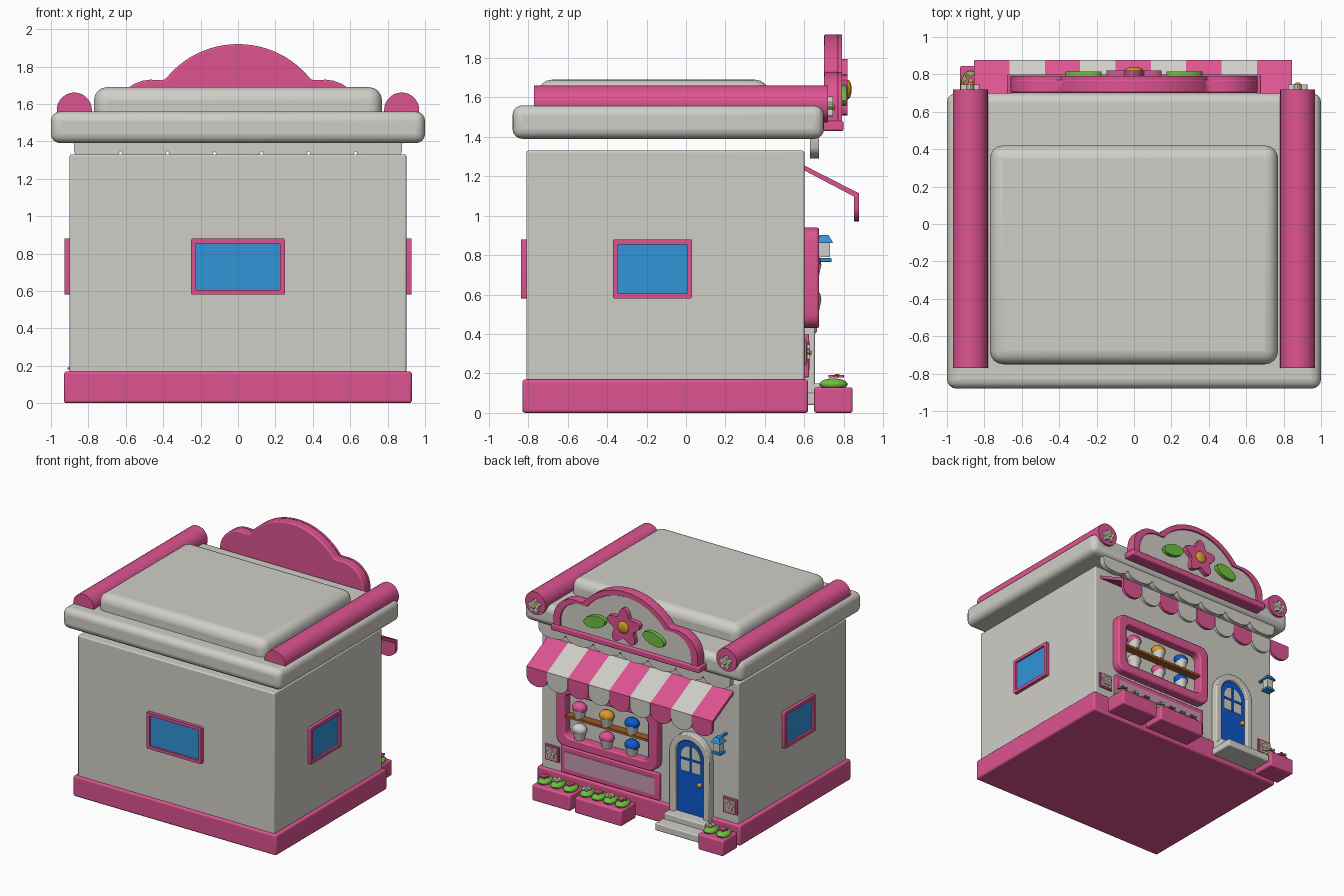
import bpy, bmesh, math
from mathutils import Matrix, Vector

old = bpy.data.objects.get("Cube")
if old:
    bpy.data.objects.remove(old, do_unlink=True)


def material(name, *srgb):
    lin = [(c / 255 / 12.92) if c < 11 else ((c / 255 + 0.055) / 1.055) ** 2.4 for c in srgb]
    m = bpy.data.materials.new(name)
    m.use_nodes = True
    m.diffuse_color = (*lin, 1)
    m.node_tree.nodes["Principled BSDF"].inputs["Base Color"].default_value = (*lin, 1)
    return m


CREAM = material("cream", 208, 206, 199)
PINK = material("pink", 221, 84, 145)
DUSTY = material("dusty pink", 200, 155, 175)
SKY = material("sky blue", 50, 148, 216)
BLUE = material("deep blue", 12, 88, 205)
GOLD = material("gold", 214, 155, 40)
BROWN = material("brown", 160, 90, 40)
GREEN = material("green", 112, 192, 62)


def finish(bm, name, mat, bevel=0, segments=3, matrix=None):
    bmesh.ops.recalc_face_normals(bm, faces=bm.faces)
    if matrix:
        bm.transform(matrix)
    me = bpy.data.meshes.new(name)
    bm.to_mesh(me)
    bm.free()
    me.materials.append(mat)
    ob = bpy.data.objects.new(name, me)
    bpy.context.collection.objects.link(ob)
    if bevel:
        mod = ob.modifiers.new("Bevel", "BEVEL")
        mod.width, mod.segments = bevel, segments
    bpy.ops.object.select_all(action="DESELECT")
    ob.select_set(True)
    bpy.context.view_layer.objects.active = ob
    bpy.ops.object.shade_smooth_by_angle(angle=math.radians(35))
    return ob


def box(name, mat, x, y, z, bevel=0, segments=3):
    bm = bmesh.new()
    bmesh.ops.create_cube(bm, size=1)
    mid = Vector((sum(x), sum(y), sum(z))) / 2
    size = (x[1] - x[0], y[1] - y[0], z[1] - z[0])
    return finish(bm, name, mat, bevel, segments, Matrix.Translation(mid) @ Matrix.Diagonal((*size, 1)))


def prism(name, mat, pts, near, far, axis="y", bevel=0, matrix=None):
    # Extrude a profile along y (points are x, z) or along x (points are y, z)
    bm = bmesh.new()
    put = (lambda p, d: (p[0], d, p[1])) if axis == "y" else (lambda p, d: (d, p[0], p[1]))
    a, b = [[bm.verts.new(put(p, d)) for p in pts] for d in (near, far)]
    bm.faces.new(a)
    bm.faces.new(b)
    for i in range(len(pts)):
        bm.faces.new((a[i - 1], a[i], b[i], b[i - 1]))
    return finish(bm, name, mat, bevel, 2, matrix)


def ring(name, mat, outer, inner, near, far, bevel=0, matrix=None):
    bm = bmesh.new()
    loops = [[bm.verts.new((p[0], d, p[1])) for p in pts]
             for pts, d in ((outer, near), (outer, far), (inner, far), (inner, near))]
    for k in range(4):
        a, b = loops[k - 1], loops[k]
        for i in range(len(a)):
            bm.faces.new((a[i - 1], a[i], b[i], b[i - 1]))
    return finish(bm, name, mat, bevel, 2, matrix)


def ball(name, mat, loc, radii):
    bm = bmesh.new()
    bmesh.ops.create_uvsphere(bm, u_segments=16, v_segments=10, radius=1)
    return finish(bm, name, mat, matrix=Matrix.Translation(loc) @ Matrix.Diagonal((*radii, 1)))


def cone(name, mat, loc, r1, r2, depth, sides=16, rot=None):
    bm = bmesh.new()
    bmesh.ops.create_cone(bm, cap_ends=True, segments=sides, radius1=r1, radius2=r2, depth=depth)
    return finish(bm, name, mat, matrix=Matrix.Translation(loc) @ (rot or Matrix()))


def arc(cx, cz, rx, rz, a0, a1, n=10):
    angles = [math.radians(a0 + (a1 - a0) * i / n) for i in range(n + 1)]
    return [(cx + rx * math.cos(a), cz + rz * math.sin(a)) for a in angles]


def rounded(cx, cz, w, h, r):
    pts = []
    for i, (sx, sz) in enumerate(((1, 1), (-1, 1), (-1, -1), (1, -1))):
        pts += arc(cx + sx * (w / 2 - r), cz + sz * (h / 2 - r), r, r, i * 90, i * 90 + 90, 4)
    return pts


def arch(cx, half, z0, top):
    return [(cx + half, z0)] + arc(cx, top - half, half, half, 0, 180, 14) + [(cx - half, z0)]


def flower(name, mat, loc, r, thick, up=False):
    angles = [math.tau * i / 50 for i in range(50)]
    pts = [(r * (0.8 + 0.2 * math.cos(5 * a)) * math.sin(a), r * (0.8 + 0.2 * math.cos(5 * a)) * math.cos(a))
           for a in angles]
    m = Matrix.Translation(loc) @ (Matrix.Rotation(math.pi / 2, 4, "X") if up else Matrix())
    prism(name + "_petals", mat, pts, 0, thick, matrix=m)
    centre = m @ Vector((0, thick, 0))
    ball(name + "_centre", GOLD, centre, [r * 0.32, r * 0.32, thick * 0.5] if up else [r * 0.32, thick * 0.5, r * 0.32])


# Main building and roof
box("base", PINK, (-.93, .93), (-.83, .62), (0, .17), .015)
box("walls", CREAM, (-.9, .9), (-.81, .6), (.16, 1.33), .01)
box("roof_slab", CREAM, (-1, 1), (-.88, .7), (1.39, 1.56), .05, 4)
box("roof_top", CREAM, (-.77, .77), (-.75, .42), (1.45, 1.69), .07, 4)
for s in (-1, 1):
    cone("roof_roll", PINK, (s * .875, -.025, 1.567), .094, .094, 1.49, 28, Matrix.Rotation(math.pi / 2, 4, "X"))
    flower("roll_flower", CREAM, (s * .875, .72, 1.55), .055, .025)

# Rear and side windows
turns = [Matrix.Translation((0, -.81, .73)) @ Matrix.Rotation(math.pi, 4, "Z")]
turns += [Matrix.Translation((s * .9, -.17, .73)) @ Matrix.Rotation(-s * math.pi / 2, 4, "Z") for s in (-1, 1)]
for m, w in zip(turns, (.5, .4, .4)):
    ring("window_frame", PINK, rounded(0, 0, w, .3, .008), rounded(0, 0, w - .05, .25, .004), -.01, .028, matrix=m)
    prism("window_glass", SKY, rounded(0, 0, w - .04, .26, .004), -.01, .012, matrix=m)

# Scalloped trim under the roof
trim = [(.88, 1.42), (-.88, 1.42)]
for i in range(7):
    trim += arc(-.754 + i * .2514, 1.345, .122, .055, 180, 360, 8)
prism("scalloped_trim", CREAM, trim, .63, .675)

# Striped awning
for i in range(9):
    x0, mat = -.855 + i * .189, (PINK, CREAM)[i % 2]
    slope = [(.59, 1.26), (.875, 1.115), (.875, 1.085), (.59, 1.235)]
    prism("awning_stripe", mat, slope, x0, x0 + .189, "x")
    flap = [(x0 + .188, 1.115), (x0 + .001, 1.115)] + arc(x0 + .0945, 1.04, .0935, .07, 180, 360)
    prism("awning_flap", mat, flap, .853, .878)


# Lobed sign board
def sign_shape(k):
    half = arc(0, 1.425, .495, .495, 90, 38, 12) + arc(.46, 1.54, .2, .19, 100, 0, 8) + [(.66, 1.46)]
    half = [(x * k, 1.46 + (z - 1.46) * k) for x, z in half]
    return half + [(-x, z) for x, z in reversed(half[1:])]


prism("sign_board", PINK, sign_shape(1), .7, .775, bevel=.01)
ring("sign_rim", PINK, sign_shape(1), sign_shape(.91), .77, .79)
prism("sign_panel", CREAM, sign_shape(.9), .77, .782)
box("sign_ledge", PINK, (-.68, .68), (.69, .8), (1.43, 1.48), .01)
flower("sign_flower", PINK, (0, .78, 1.64), .155, .04)
for s in (-1, 1):
    m = Matrix.Translation((s * .27, .78, 1.61)) @ Matrix.Rotation(s * .25, 4, "Y")
    prism("sign_leaf", GREEN, arc(0, 0, .1, .05, 0, 342, 19), 0, .035, matrix=m)

# Display window with cakes
ring("display_frame", PINK, rounded(.26, .685, .92, .51, .07), rounded(.26, .685, .76, .36, .05), .59, .675, .012)
box("display_shelf", BROWN, (-.12, .64), (.59, .665), (.665, .685))
for x, upper, lower in ((.53, PINK, CREAM), (.28, GOLD, PINK), (.05, BLUE, BLUE)):
    for z, mat in ((.685, upper), (.505, lower)):
        cone("cake_cup", CREAM, (x, .635, z + .035), .037, .052, .07)
        ball("cake_icing", mat, (x, .635, z + .08), (.062, .05, .045))
box("panel_frame", PINK, (-.19, .71), (.59, .625), (.18, .4), .008)
box("panel_inset", DUSTY, (-.15, .67), (.62, .629), (.22, .36))

# Small flower plaques
for x in (.8, -.83):
    box("plaque", PINK, (x - .065, x + .065), (.59, .612), (.24, .37), .005)
    box("plaque_face", DUSTY, (x - .052, x + .052), (.61, .617), (.253, .357))
    flower("plaque_flower", CREAM, (x, .615, .305), .042, .015)

# Door and steps
ring("door_frame", CREAM, arch(-.485, .185, .12, .82), arch(-.485, .13, .14, .765), .59, .655, .008)
prism("door", BLUE, arch(-.485, .135, .13, .77), .59, .625)
prism("door_glass", CREAM, arch(-.485, .088, .5, .71), .62, .631)
box("door_bar_upright", BLUE, (-.494, -.476), (.62, .637), (.5, .71))
box("door_bar_cross", BLUE, (-.573, -.397), (.62, .637), (.59, .608))
ball("door_knob", GOLD, (-.575, .645, .42), (.02, .02, .02))
box("upper_step", CREAM, (-.67, -.3), (.6, .72), (.09, .15), .008)
box("lower_step", CREAM, (-.7, -.29), (.6, .82), (.04, .1), .008)

# Wall lantern
box("lantern_arm", SKY, (-.8, -.78), (.59, .7), (.885, .9))
box("lantern_body", CREAM, (-.82, -.76), (.675, .73), (.79, .87))
box("lantern_foot", SKY, (-.83, -.75), (.665, .738), (.765, .785), .004)
cone("lantern_cap", SKY, (-.79, .702, .882), .062, .03, .04, 4, Matrix.Rotation(math.pi / 4, 4, "Z"))

# Planters with flowers
for x0, x1, count in ((.47, .82, 3), (0, .43, 4), (-.93, -.7, 2)):
    box("planter", PINK, (x0, x1), (.65, .845), (0, .13), .012)
    step = (x1 - x0) / count
    for i in range(count):
        x = x0 + step * (i + .5)
        ball("planter_bush", GREEN, (x, .748, .145), (.052, .072, .03))
        flower("planter_flower", (PINK, CREAM)[i % 2], (x, .765, .18), .042, .012, True)
